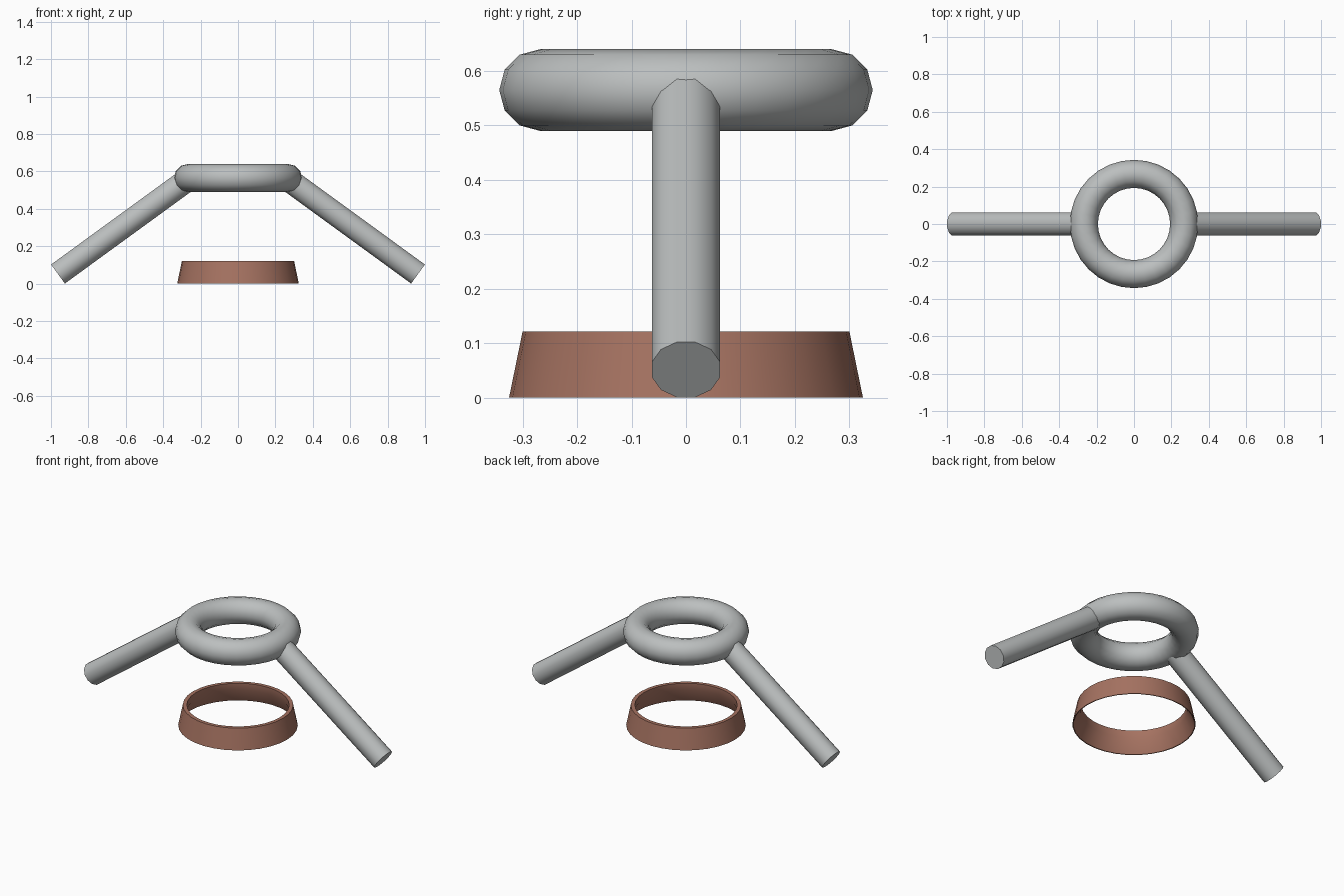
import bpy, bmesh, math
from mathutils import Vector

cube = bpy.data.objects.get("Cube")
if cube:
    bpy.data.objects.remove(cube, do_unlink=True)


def material(name, rgb):
    mat = bpy.data.materials.new(name)
    mat.use_nodes = True
    mat.diffuse_color = (*rgb, 1)
    mat.node_tree.nodes["Principled BSDF"].inputs["Base Color"].default_value = (*rgb, 1)
    return mat


def finish(obj, name, mat):
    obj.name = name
    obj.data.materials.append(mat)
    bpy.ops.object.select_all(action="DESELECT")
    obj.select_set(True)
    bpy.context.view_layer.objects.active = obj
    bpy.ops.object.shade_smooth_by_angle(angle=math.radians(35))


def lathe(name, profile, mat, sides=32):
    """Revolve a closed (radius, height) profile around z."""
    bm = bmesh.new()
    rings = []
    for i in range(sides):
        a = math.tau * i / sides
        rings.append([bm.verts.new((r * math.cos(a), r * math.sin(a), z)) for r, z in profile])
    n = len(profile)
    for i, ring in enumerate(rings):
        nxt = rings[(i + 1) % sides]
        for j in range(n):
            k = (j + 1) % n
            bm.faces.new((ring[j], nxt[j], nxt[k], ring[k]))
    bmesh.ops.recalc_face_normals(bm, faces=bm.faces)
    mesh = bpy.data.meshes.new(name)
    bm.to_mesh(mesh)
    bm.free()
    obj = bpy.data.objects.new(name, mesh)
    bpy.context.collection.objects.link(obj)
    finish(obj, name, mat)


steel = material("grey metal", (0.50, 0.52, 0.52))
clay = material("reddish brown", (0.38, 0.17, 0.12))

# Raised ring
bpy.ops.mesh.primitive_torus_add(major_radius=0.268, minor_radius=0.075, major_segments=32,
                                 minor_segments=12, location=(0, 0, 0.565))
finish(bpy.context.object, "upper_ring", steel)

# Sloping legs, running from inside the ring down to the ground
for side, name in ((1, "left_leg"), (-1, "right_leg")):
    foot = Vector((side * 0.9625, 0, 0.0515))
    top = Vector((side * 0.268, 0, 0.557))
    axis = top - foot
    bpy.ops.mesh.primitive_cylinder_add(vertices=12, radius=0.065, depth=axis.length,
                                        location=(foot + top) / 2)
    leg = bpy.context.object
    # Turn the prism so that flat sides lie on top and below
    for v in leg.data.vertices:
        x, y = v.co.x, v.co.y
        c, s = math.cos(math.pi / 12), math.sin(math.pi / 12)
        v.co.x, v.co.y = c * x - s * y, s * x + c * y
    leg.rotation_euler.y = math.atan2(axis.x, axis.z)
    finish(leg, name, steel)

# Tapered collar with an inner lip, open top and bottom
lathe("base_collar", [(0.325, 0), (0.30, 0.122), (0.278, 0.122), (0.28, 0.08), (0.32, 0)], clay)
